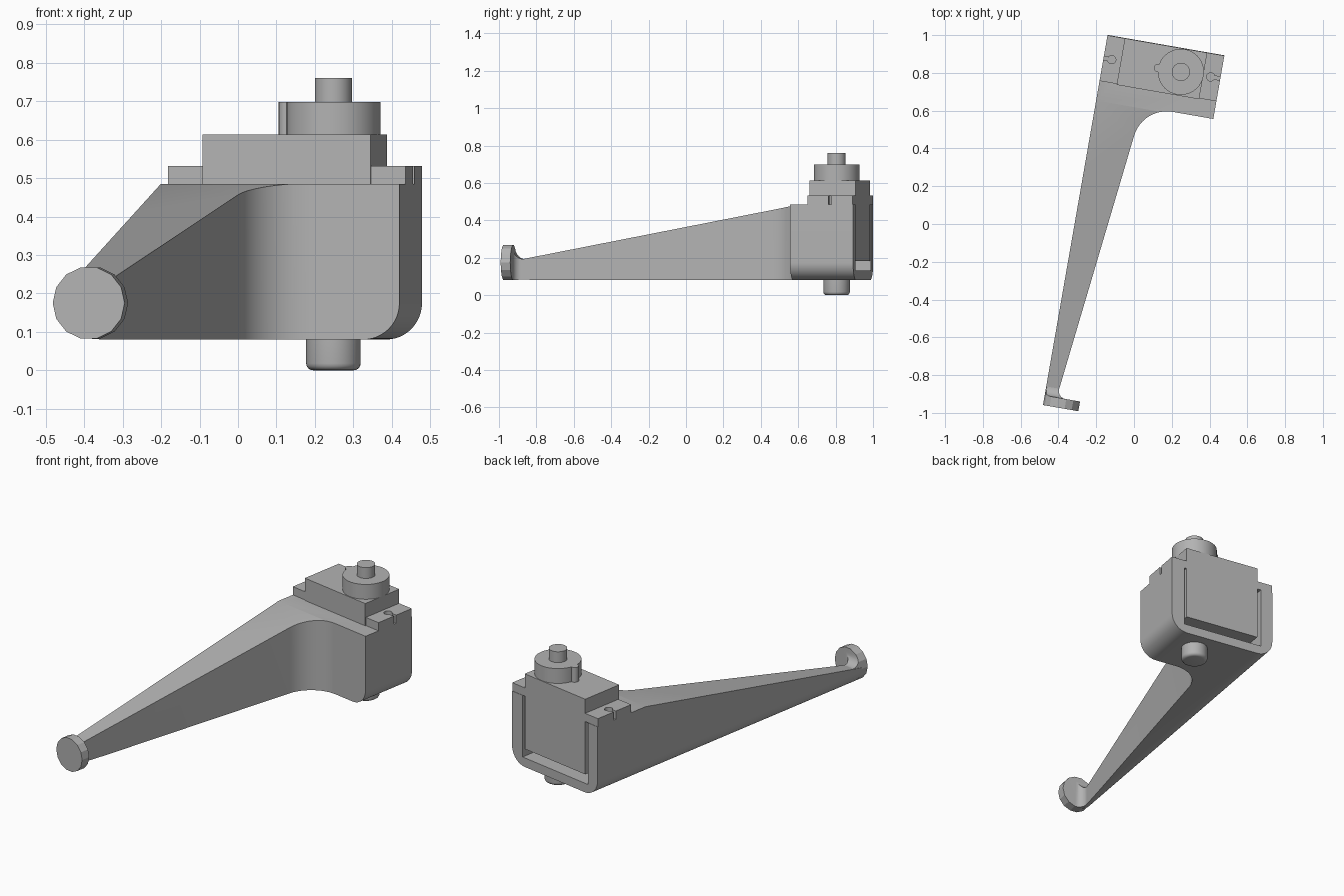
import bpy, bmesh, math
from mathutils import Vector

if "Cube" in bpy.data.objects:
    bpy.data.objects.remove(bpy.data.objects["Cube"], do_unlink=True)

TURN = math.radians(-9.9)  # the whole bracket is turned about z

grey = bpy.data.materials.new("plain grey")
grey.use_nodes = True
COLOUR = (0.45, 0.45, 0.45, 1)
grey.diffuse_color = COLOUR
grey.node_tree.nodes["Principled BSDF"].inputs["Base Color"].default_value = COLOUR


def prism(name, outline, axis, low, high):
    """Extrude a closed 2D outline along an axis."""
    place = {"x": lambda p, d: (d, p[0], p[1]),
             "y": lambda p, d: (p[0], d, p[1]),
             "z": lambda p, d: (p[0], p[1], d)}[axis]
    bm = bmesh.new()
    face = bm.faces.new([bm.verts.new(place(p, low)) for p in outline])
    moved = bmesh.ops.extrude_face_region(bm, geom=[face])["geom"]
    shift = Vector(place((0, 0), high - low))
    bmesh.ops.translate(bm, vec=shift, verts=[g for g in moved if isinstance(g, bmesh.types.BMVert)])
    bmesh.ops.recalc_face_normals(bm, faces=bm.faces)
    mesh = bpy.data.meshes.new(name)
    bm.to_mesh(mesh)
    bm.free()
    mesh.materials.append(grey)
    ob = bpy.data.objects.new(name, mesh)
    ob.rotation_euler.z = TURN
    bpy.context.collection.objects.link(ob)
    return ob


def arc(cx, cy, r, start, end, steps=12):
    angles = [math.radians(start + (end - start) * i / steps) for i in range(steps + 1)]
    return [(cx + r * math.cos(a), cy + r * math.sin(a)) for a in angles]


def circle(cx, cy, r, sides=40, start=0):
    return arc(cx, cy, r, start, start + 360, sides)[:-1]


def rect(x0, x1, y0, y1):
    return [(x0, y0), (x1, y0), (x1, y1), (x0, y1)]


def boolean(ob, tool, operation):
    """Apply a boolean and discard its tool."""
    tool.hide_render = True
    bpy.context.view_layer.update()
    mod = ob.modifiers.new("cut", "BOOLEAN")
    mod.object, mod.operation, mod.solver = tool, operation, "EXACT"
    bpy.context.view_layer.objects.active = ob
    bpy.ops.object.modifier_apply(modifier=mod.name)
    bpy.data.objects.remove(tool, do_unlink=True)


def smooth(ob):
    bpy.ops.object.select_all(action="DESELECT")
    ob.select_set(True)
    bpy.context.view_layer.objects.active = ob
    bpy.ops.object.shade_smooth_by_angle(angle=math.radians(24))


LEFT, RIGHT, BACK, FRONT = -0.31, 0.318, 0.962, 0.62
BASE, DECK, ROUND = 0.08, 0.485, 0.095
TIP = -0.98

# Housing and tapering arm: plan, side and end outlines intersected
plan = [(LEFT, BACK), (LEFT, TIP), (-0.246, TIP)]
plan += arc(0.099, 0.44, 0.18, 173.4, 90) + [(RIGHT, FRONT), (RIGHT, BACK)]
body = prism("housing_and_arm", plan, "z", 0, 0.6)
side = [(TIP, BASE), (BACK, BASE), (BACK, DECK), (0.61, DECK), (TIP, 0.183)]
boolean(body, prism("side_cut", side, "x", -1, 1), "INTERSECT")
end = arc(LEFT + ROUND, BASE + ROUND, ROUND, 180, 270)
end += arc(RIGHT - ROUND, BASE + ROUND, ROUND, 270, 360) + [(RIGHT, 0.7), (LEFT, 0.7)]
boolean(body, prism("end_cut", end, "y", -2, 2), "INTERSECT")
# Pocket open at the back and top
boolean(body, prism("pocket", rect(-0.24, 0.24, 0.72, 1.1), "z", 0.132, 0.6), "DIFFERENCE")
smooth(body)

# Round foot pad, with fillets where it meets the arm
PAD_FRONT, PAD_BACK, JOIN = -1.027, -0.975, -0.925
hub = (LEFT + ROUND, BASE + ROUND)
foot = prism("foot_pad", circle(*hub, ROUND, 14), "y", PAD_FRONT, JOIN)
side = [(JOIN, 0), (PAD_FRONT, 0), (PAD_FRONT, 0.4), (PAD_BACK, 0.4)]
side += arc(JOIN, 0.243, 0.05, 180, 270)
boolean(foot, prism("side_cut", side, "x", -1, 1), "INTERSECT")
plan = [(-0.5, JOIN), (-0.5, PAD_FRONT - 0.1), (0, PAD_FRONT - 0.1), (0, PAD_BACK)]
plan += arc(-0.199, -0.934, 0.041, 270, 180) + [(-0.24, JOIN)]
boolean(foot, prism("plan_cut", plan, "z", -1, 1), "INTERSECT")
smooth(foot)

# Motor block seated in the pocket
prism("motor_block", rect(-0.217, 0.226, 0.71, 0.96), "z", DECK, 0.613)
prism("motor_lower_block", rect(-0.217, 0.226, 0.721, 0.96), "z", 0.182, DECK)

# Mounting flange with open screw slots at both ends
flange = prism("mounting_flange", rect(LEFT, RIGHT, 0.715, 0.96), "z", DECK, 0.532)
for sign in (-1, 1):
    hole = 0.266 * sign
    boolean(flange, prism("hole", circle(hole, 0.837, 0.022, 24), "z", 0.4, 0.6), "DIFFERENCE")
    ends = sorted((hole, 0.4 * sign))
    boolean(flange, prism("slot", rect(*ends, 0.828, 0.846), "z", 0.4, 0.6), "DIFFERENCE")

# Output gear boss, side bump and shaft
AXIS = (0.106, 0.836)
for name, centre, r, low, high in (
        ("output_boss", AXIS, 0.122, 0.613, 0.698),
        ("boss_bump", (-0.016, AXIS[1]), 0.022, 0.613, 0.698),
        ("output_shaft", AXIS, 0.048, 0.698, 0.76)):
    smooth(prism(name, circle(*centre, r), "z", low, high))

# Lower pivot pin with a rounded bottom rim
pin = prism("lower_pivot", circle(*AXIS, 0.071), "z", 0, 0.1)
bm = bmesh.new()
bm.from_mesh(pin.data)
rim = [e for e in bm.edges if all(v.co.z < 0.01 for v in e.verts)]
bmesh.ops.bevel(bm, geom=rim, offset=0.018, segments=4, profile=0.5, affect="EDGES")
bm.to_mesh(pin.data)
bm.free()
smooth(pin)
